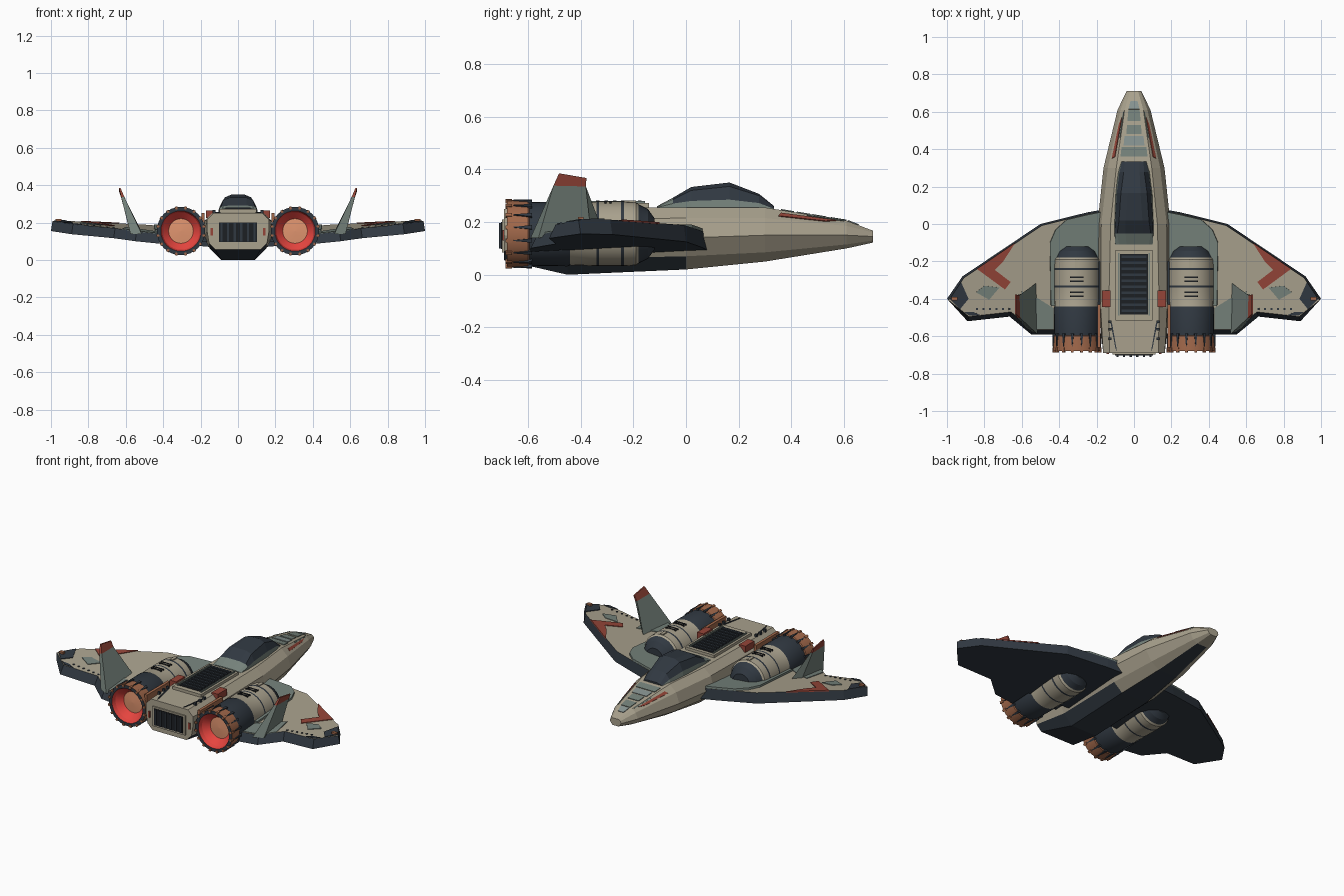
import bpy, bmesh, math
from mathutils import Vector

if "Cube" in bpy.data.objects:
    bpy.data.objects.remove(bpy.data.objects["Cube"])


def material(name, r, g, b):
    m = bpy.data.materials.new(name)
    m.use_nodes = True
    m.diffuse_color = (r, g, b, 1)
    m.node_tree.nodes["Principled BSDF"].inputs["Base Color"].default_value = (r, g, b, 1)
    return m


BEIGE = material("beige hull", .40, .36, .27)
TEAL = material("grey green panel", .18, .225, .20)
NAVY = material("dark navy", .03, .04, .053)
BLACK = material("vent black", .012, .014, .017)
RED = material("faded red", .30, .06, .04)
COPPER = material("copper", .36, .14, .07)
GLOW = material("exhaust red", .80, .06, .05)
CORE = material("exhaust orange", .75, .30, .16)
PALE = material("pale panel", .24, .29, .28)


def finish(name, bm, mats, mirror=False, smooth=False):
    bmesh.ops.recalc_face_normals(bm, faces=bm.faces[:])
    if smooth:
        for f in bm.faces:
            f.smooth = True
        for e in bm.edges:
            e.smooth = len(e.link_faces) == 2 and e.calc_face_angle() < math.radians(25)
    me = bpy.data.meshes.new(name)
    bm.to_mesh(me)
    bm.free()
    for m in mats:
        me.materials.append(m)
    ob = bpy.data.objects.new(name, me)
    bpy.context.collection.objects.link(ob)
    if mirror:
        ob.modifiers.new("Mirror", "MIRROR").use_mirror_merge = False
    return ob


def bridge(name, rings, mats, rule=lambda i, j: 0, mirror=False, smooth=False, close=False):
    """Skin a row of equal rings; rule(ring, side) gives the material; side -1 is a cap."""
    bm = bmesh.new()
    vs = [[bm.verts.new(p) for p in ring] for ring in rings]
    n = len(vs[0])
    for i in range(len(vs) - (not close)):
        a, b = vs[i], vs[(i + 1) % len(vs)]
        for j in range(n):
            k = (j + 1) % n
            bm.faces.new((a[j], a[k], b[k], b[j])).material_index = rule(i, j)
    if not close:
        bm.faces.new(vs[0]).material_index = rule(0, -1)
        bm.faces.new(vs[-1]).material_index = rule(len(vs) - 1, -1)
    return finish(name, bm, mats, mirror, smooth)


def slab(name, pts, thick, mat, mirror=False):
    """Flat plate whose outline is raised along its upward normal."""
    pts = [Vector(p) for p in pts]
    n = sum(((pts[i - 1]).cross(pts[i]) for i in range(len(pts))), Vector()).normalized()
    n = n if n.z >= 0 else -n
    return bridge(name, [[p - n * .003 for p in pts], [p + n * thick for p in pts]], [mat], mirror=mirror)


def box(name, x, y, z, mat, mirror=False):
    ring = [(x[0], y[0]), (x[1], y[0]), (x[1], y[1]), (x[0], y[1])]
    return bridge(name, [[(*p, h) for p in ring] for h in z], [mat], mirror=mirror)


# Fuselage: (y, half section from belly to roof)
BODY = [
    (-.69, [(.12, .055), (.155, .09), (.165, .15), (.165, .215), (.13, .25)]),
    (-.45, [(.09, 0), (.15, .06), (.188, .13), (.178, .21), (.135, .255)]),
    (0, [(.09, .02), (.15, .07), (.195, .14), (.175, .215), (.125, .255)]),
    (.3, [(.065, .05), (.12, .085), (.163, .15), (.14, .215), (.095, .255)]),
    (.61, [(.035, .10), (.065, .115), (.088, .15), (.072, .185), (.05, .205)]),
    (.71, [(.02, .122), (.03, .13), (.04, .145), (.035, .16), (.022, .167)])]


def mirrored_ring(y, half):
    return [(x, y, z) for x, z in half] + [(-x, y, z) for x, z in reversed(half)]


def hull_paint(i, j):
    belly = j == 9 and i < 4
    lower = j in (0, 8) and i < 2
    return 1 if j >= 0 and (belly or lower) else 0


bridge("fuselage", [mirrored_ring(*s) for s in BODY], [BEIGE, NAVY], hull_paint)


def skin(y, edge, t):
    """Point on the hull at y, between outline points edge and edge + 1."""
    for (ya, a), (yb, b) in zip(BODY, BODY[1:]):
        if ya <= y <= yb:
            f = (y - ya) / (yb - ya)
            h = [Vector(p).lerp(Vector(q), f) for p, q in zip(a, b)]
            h.append(Vector((-h[-1].x, h[-1].y)))
            p = h[edge].lerp(h[edge + 1], t)
            return (p.x, y, p.y)


def hull_plate(name, edge, corners, mat, mirror=False):
    return slab(name, [skin(y, edge, t) for y, t in corners], .004, mat, mirror)


# Nose markings
for k, (y0, y1, t, mat) in enumerate([(.36, .41, .08, TEAL), (.42, .47, .14, PALE),
                                      (.48, .53, .2, TEAL), (.55, .608, .2, TEAL)]):
    hull_plate(f"nose_panel_{k}", 4, [(y0, t), (y0, 1 - t), (y1, 1 - t), (y1, t)], mat)
hull_plate("nose_tip_panel", 4, [(.613, .2), (.613, .8), (.655, .75), (.655, .25)], PALE)
hull_plate("nose_stripe", 3, [(.35, .3), (.36, .65), (.57, .7), (.53, .35)], RED, True)
hull_plate("nose_side_panel", 3, [(.46, .8), (.46, .98), (.6, .98), (.6, .8)], TEAL, True)

# Canopy with a panel skirt
CANOPY = [
    (-.11, [(.1, .24), (.1, .255), (.08, .258), (.04, .26)]),
    (-.05, [(.105, .24), (.103, .27), (.09, .285), (.045, .292)]),
    (.02, [(.105, .24), (.1, .28), (.08, .32), (.045, .333)]),
    (.165, [(.1, .24), (.092, .285), (.07, .335), (.035, .35)]),
    (.277, [(.088, .24), (.078, .272), (.055, .3), (.03, .307)]),
    (.335, [(.075, .235), (.065, .25), (.05, .255), (.03, .26)])]
bridge("canopy", [mirrored_ring(*s) for s in CANOPY], [NAVY, TEAL],
       lambda i, j: 1 if j in (0, 6, 7) or i == 0 else 0)

# Spine grille and rear deck
box("spine_frame", (-.1, .1), (-.515, -.14), (.24, .272), BEIGE)
box("spine_recess", (-.075, .075), (-.485, -.16), (.26, .275), BLACK)
for k in range(10):
    y = -.47 + k * .032
    box(f"spine_slat_{k}", (-.068, .068), (y, y + .014), (.27, .281), NAVY)
box("spine_rail", (.078, .086), (-.49, -.155), (.27, .28), TEAL, True)
box("deck_block", (.125, .17), (-.445, -.355), (.225, .266), RED, True)
hull_plate("deck_seam", 4, [(-.68, .15), (-.665, .12), (-.53, .03), (-.53, .06)], NAVY, True)
for k, y in enumerate((-.62, -.57, -.53)):
    box(f"deck_bolt_{k}", (.12, .135), (y, y + .014), (.24, .268), NAVY, True)

# Rear grille
box("rear_frame", (-.115, .115), (-.698, -.68), (.085, .21), BEIGE)
box("rear_recess", (-.102, .102), (-.702, -.68), (.097, .2), BLACK)
for k in range(6):
    x = -.088 + k * .0352
    box(f"rear_slat_{k}", (x - .006, x + .006), (-.71, -.69), (.1, .197), NAVY)
box("rear_light", (.135, .148), (-.696, -.68), (.13, .17), RED, True)

# Wings: a sloped plate with a dark rim and underside
WING = [(.15, .08), (.25, .062), (.36, .035), (.5, 0), (.917, -.28), (1, -.4), (.89, -.52),
        (.665, -.495), (.55, -.59), (.42, -.59), (.42, -.45), (.15, -.4)]


def wing_top(x, y, lift=0):
    return (x, y, .14 + .1 * x + .076 * y + lift)


def wing_rim(x, y):
    return wing_top(x - .008, y + (.025 if y < -.42 else -.008))


bridge("wing", [[(x, y, .075 + .1 * x + .05 * y) for x, y in WING], [wing_rim(*p) for p in WING]],
       [NAVY, BEIGE], lambda i, j: 1 if (i, j) == (1, -1) else 0, mirror=True)


def wing_plate(name, outline, mat, thick=.004):
    return slab(name, [wing_top(*p) for p in outline], thick, mat, True)


wing_plate("wing_root_panel", [(.16, .068), (.25, .05), (.36, .024), (.42, -.03), (.45, -.1),
                               (.445, -.44), (.17, -.36)], TEAL, .012)
wing_plate("wing_tail_panel", [(.43, -.45), (.51, -.4), (.6, -.36), (.62, -.5), (.55, -.56), (.43, -.56)], TEAL)
wing_plate("wing_chevron", [(.635, -.1), (.84, -.24), (.69, -.35), (.66, -.31), (.745, -.245), (.7, -.2)], RED)
wing_plate("wing_diamond", [(.72, -.34), (.8, -.33), (.845, -.365), (.775, -.405)], TEAL)
wing_plate("wing_tip_panel", [(.925, -.31), (.985, -.4), (.93, -.455), (.885, -.4)], NAVY)
wing_plate("wing_corner_panel", [(.86, -.47), (.91, -.47), (.88, -.49), (.82, -.487)], NAVY)
box("wing_tip_light", (.945, .975), (-.41, -.39), (.2, .22), COPPER, True)
for k in range(6):
    x = .66 + k * .035
    wing_plate(f"wing_rivet_{k}", [(x, -.45), (x + .01, -.45), (x + .01, -.46), (x, -.46)], NAVY)

# Outward leaning fins with a coloured tip
FIN = [[(.515, -.31, .15), (.515, -.59, .14), (.575, -.56, .14), (.56, -.36, .15)],
       [(.612, -.38, .335), (.608, -.503, .338), (.625, -.503, .338), (.625, -.38, .335)],
       [(.628, -.378, .367), (.628, -.482, .385), (.636, -.482, .385), (.636, -.378, .367)]]
bridge("fin", FIN, [TEAL, RED], lambda i, j: 1 if i else 0, mirror=True)

# Engines: closed lathe profile of (y, radius, material of the next band)
ENGINE = [(-.12, .001, 0), (-.12, .06, 0), (-.145, .095, 0), (-.18, .112, 1), (-.19, .12, 1),
          (-.235, .122, 0), (-.247, .122, 1), (-.33, .122, 0), (-.34, .122, 1), (-.44, .119, 0),
          (-.45, .123, 0), (-.595, .121, 2), (-.6, .126, 2), (-.68, .129, 0), (-.68, .108, 3),
          (-.655, .1, 3), (-.62, .066, 4), (-.625, .001, 4)]
SEGMENTS, EX, EZ = 32, .305, .155


def around(y, r, a):
    return (EX + r * math.cos(a), y, EZ + r * math.sin(a))


bridge("engine", [[around(y, r, k * math.tau / SEGMENTS) for k in range(SEGMENTS)] for y, r, _ in ENGINE],
       [NAVY, BEIGE, COPPER, GLOW, CORE], lambda i, j: ENGINE[i][2], mirror=True, smooth=True)

# Nozzle petals, slits and clamps
for k in range(16):
    a = (k + .5) * math.tau / 16
    slit = [(-.585, .06), (-.655, .01), (-.655, -.01), (-.585, -.06)]
    bridge(f"nozzle_slit_{k}", [[around(y, r, a + w) for y, w in slit] for r in (.115, .132)], [NAVY], mirror=True)
    tab = [(-.66, .05), (-.686, .05), (-.686, -.05), (-.66, -.05)]
    bridge(f"nozzle_tab_{k}", [[around(y, r, a + w) for y, w in tab] for r in (.118, .133)], [COPPER], mirror=True)

# Engine top slots and inner braces
for k, y in enumerate((-.29, -.31, -.37, -.39)):
    box(f"engine_slot_{k}", (EX - .036, EX + .036), (y, y + .008), (.26, .279), BLACK, True)
box("engine_spine", (EX - .01, EX + .01), (-.235, -.19), (.26, .281), BEIGE, True)
box("engine_brace", (.178, .196), (-.66, -.43), (.2, .25), COPPER, True)
box("engine_mount", (.15, .23), (-.5, -.2), (.1, .19), NAVY, True)
